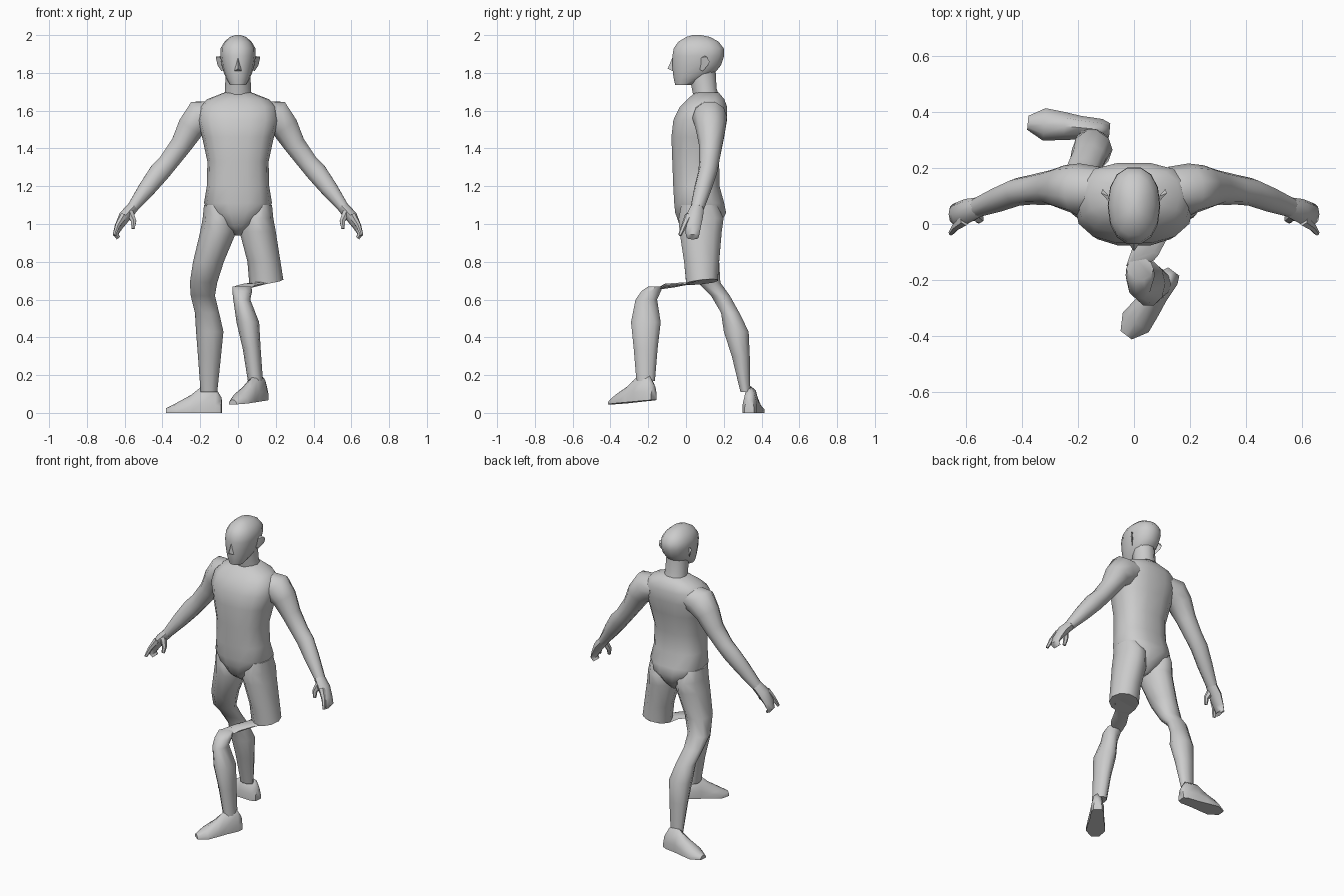
import bpy, bmesh, math
from mathutils import Vector as V

if "Cube" in bpy.data.objects:
    bpy.data.objects.remove(bpy.data.objects["Cube"])

grey = bpy.data.materials.new("plain_grey")
grey.use_nodes = True
colour = (0.6, 0.6, 0.6, 1)
grey.diffuse_color = colour
grey.node_tree.nodes["Principled BSDF"].inputs["Base Color"].default_value = colour


def finish(name, bm, mirror=False, angle=50):
    bmesh.ops.recalc_face_normals(bm, faces=bm.faces)
    mesh = bpy.data.meshes.new(name)
    bm.to_mesh(mesh)
    bm.free()
    mesh.materials.append(grey)
    ob = bpy.data.objects.new(name, mesh)
    bpy.context.collection.objects.link(ob)
    bpy.ops.object.select_all(action='DESELECT')
    ob.select_set(True)
    bpy.context.view_layer.objects.active = ob
    bpy.ops.object.shade_smooth_by_angle(angle=math.radians(angle))
    if mirror:
        ob.modifiers.new("Mirror", 'MIRROR')
    return ob


def loft(name, rings, sides=10, power=1.0, **kw):
    """Skin rings given as (centre, half axis, half axis)."""
    bm = bmesh.new()
    loops = []
    for c, u, w in rings:
        loop = []
        for i in range(sides):
            a = math.tau * i / sides
            p, q = math.cos(a), math.sin(a)
            p = math.copysign(abs(p) ** power, p)
            q = math.copysign(abs(q) ** power, q)
            loop.append(bm.verts.new(V(c) + V(u) * p + V(w) * q))
        loops.append(loop)
    for lo, hi in zip(loops, loops[1:]):
        for i in range(sides):
            j = (i + 1) % sides
            bm.faces.new((lo[i], lo[j], hi[j], hi[i]))
    bm.faces.new(loops[0])
    bm.faces.new(loops[-1])
    return finish(name, bm, **kw)


def level(z, x0, x1, y0, y1, tilt=0):
    """Near-horizontal ring from its extents; tilt lifts the back."""
    return (((x0 + x1) / 2, (y0 + y1) / 2, z),
            ((x1 - x0) / 2, 0, 0), (0, (y1 - y0) / 2, tilt))


def limb(name, path, **kw):
    """Tube along (point, depth radius, thickness radius)."""
    pts = [V(p) for p, _, _ in path]
    rings = []
    for i, (_, r, t) in enumerate(path):
        d = (pts[min(i + 1, len(pts) - 1)] - pts[max(i - 1, 0)]).normalized()
        across = d.cross(V((0, 1, 0))).normalized()
        rings.append((pts[i], across.cross(d) * r, across * t))
    return loft(name, rings, **kw)


def foot(name, heel, toe):
    """Flat-soled wedge: position, half width and height along the foot."""
    heel, toe = V(heel), V(toe)
    along = toe - heel
    side = along.cross(V((0, 0, 1))).normalized()
    bm = bmesh.new()
    loops = []
    for t, w, h in ((0, .025, .08), (.1, .038, .13), (.36, .042, .14),
                    (.55, .05, .095), (.8, .058, .055), (1, .025, .025)):
        c = heel + along * t
        shape = ((-1, 0), (1, 0), (1, .35), (.6, .85), (0, 1), (-.6, .85), (-1, .35))
        loops.append([bm.verts.new(c + side * w * a + V((0, 0, h * b))) for a, b in shape])
    for lo, hi in zip(loops, loops[1:]):
        for i in range(7):
            j = (i + 1) % 7
            bm.faces.new((lo[i], lo[j], hi[j], hi[i]))
    bm.faces.new(loops[0])
    bm.faces.new(loops[-1])
    finish(name, bm)


def hull(name, points, **kw):
    bm = bmesh.new()
    for p in points:
        bm.verts.new(p)
    bmesh.ops.convex_hull(bm, input=bm.verts)
    finish(name, bm, **kw)


# Torso, from crotch to collar: height, half width, front, back
torso = [(.94, .015, .03, .13), (.99, .075, -.035, .18), (1.06, .15, -.06, .215),
         (1.11, .18, -.065, .205), (1.2, .165, -.07, .18), (1.33, .162, -.075, .178),
         (1.46, .19, -.08, .205), (1.55, .215, -.07, .22), (1.62, .205, -.035, .22),
         (1.66, .165, .005, .205), (1.695, .075, .045, .175)]
loft("torso", [level(z, -w, w, a, b) for z, w, a, b in torso], sides=14, power=.8)

# Neck
loft("neck", [level(1.65, -.08, .08, .045, .18, .02), level(1.7, -.07, .07, .035, .165, .02),
              level(1.8, -.065, .065, .015, .16, .02)])

# Head, from chin to crown
head = [(1.735, .042, -.058, .03), (1.765, .06, -.066, .09), (1.8, .075, -.072, .155),
        (1.84, .086, -.075, .188), (1.89, .094, -.075, .205), (1.93, .092, -.068, .203),
        (1.965, .072, -.043, .175), (1.99, .043, .0, .13), (2.0, .015, .035, .08)]
loft("head", [level(z, -w, w, a, b) for z, w, a, b in head], sides=14, power=.9)

# Nose and ears
hull("nose", [(0, -.07, 1.885), (0, -.097, 1.822), (.02, -.07, 1.81), (-.02, -.07, 1.81)])
hull("ears", [(.08, .07, 1.88), (.078, .075, 1.815), (.088, .09, 1.81), (.118, .11, 1.885),
              (.112, .125, 1.86), (.09, .1, 1.89), (.108, .115, 1.84)], mirror=True)

# Arms: shoulder, elbow, wrist
limb("arms", [((.13, .12, 1.58), .085, .075), ((.2, .125, 1.565), .092, .098),
              ((.25, .13, 1.51), .08, .076), ((.3, .13, 1.42), .062, .06),
              ((.37, .122, 1.325), .053, .054), ((.415, .115, 1.275), .05, .057),
              ((.48, .09, 1.19), .046, .048), ((.56, .06, 1.085), .036, .03)],
     mirror=True)

# Hands: palm with curled fingers, forefinger, thumb
limb("palms", [((.555, .06, 1.09), .036, .03), ((.6, .045, 1.04), .045, .032),
               ((.632, .035, .985), .043, .022), ((.648, .035, .945), .036, .015),
               ((.632, .035, .926), .03, .012)], sides=8, mirror=True)
limb("forefingers", [((.605, .015, 1.045), .022, .02), ((.638, -.01, .99), .015, .014),
                     ((.655, -.033, .94), .009, .009)], sides=6, mirror=True)
limb("thumbs", [((.572, .035, 1.06), .024, .022), ((.552, .018, 1.015), .016, .016),
                ((.556, .01, .975), .009, .01)], sides=6, mirror=True)

# Right leg, trailing
loft("right_leg", [level(1.1, -.18, -.06, -.03, .17), level(1.03, -.187, -.02, -.045, .205),
                   level(.96, -.2, -.008, -.04, .195), level(.8, -.238, -.075, .0, .18),
                   level(.69, -.255, -.11, .06, .185), level(.62, -.25, -.122, .13, .235),
                   level(.53, -.228, -.1, .183, .285), level(.43, -.222, -.077, .197, .335),
                   level(.3, -.212, -.09, .24, .34), level(.11, -.198, -.11, .287, .342)])
foot("right_foot", (-.087, .335, 0), (-.38, .362, 0))

# Left leg: thigh, sheet-thin folded knee, forward shin
loft("left_thigh", [level(1.1, .06, .18, -.03, .17), level(1.03, .02, .187, -.045, .205),
                    level(.96, .008, .2, -.04, .195), level(.8, .05, .225, -.015, .18),
                    ((.15, .085, .693), (.09, 0, .012), (0, .088, .01))])
loft("left_knee_fold", [((.15, .085, .693), (.09, 0, .012), (0, .088, .008)),
                        ((.125, .04, .688), (.075, .03, .01), (0, .04, .008)),
                        ((.07, -.04, .677), (.07, .03, .008), (0, .02, .012)),
                        ((.03, -.13, .668), (.058, .02, .008), (0, .02, .016))], sides=8)
loft("left_shin", [level(.67, -.028, .07, -.2, -.12), level(.645, -.03, .075, -.238, -.13),
                   level(.6, -.025, .065, -.27, -.15), level(.48, -.008, .112, -.295, -.13),
                   level(.34, .025, .12, -.28, -.147), level(.17, .052, .132, -.265, -.162)])
foot("left_foot", (.142, -.17, .068), (-.028, -.398, .045))
